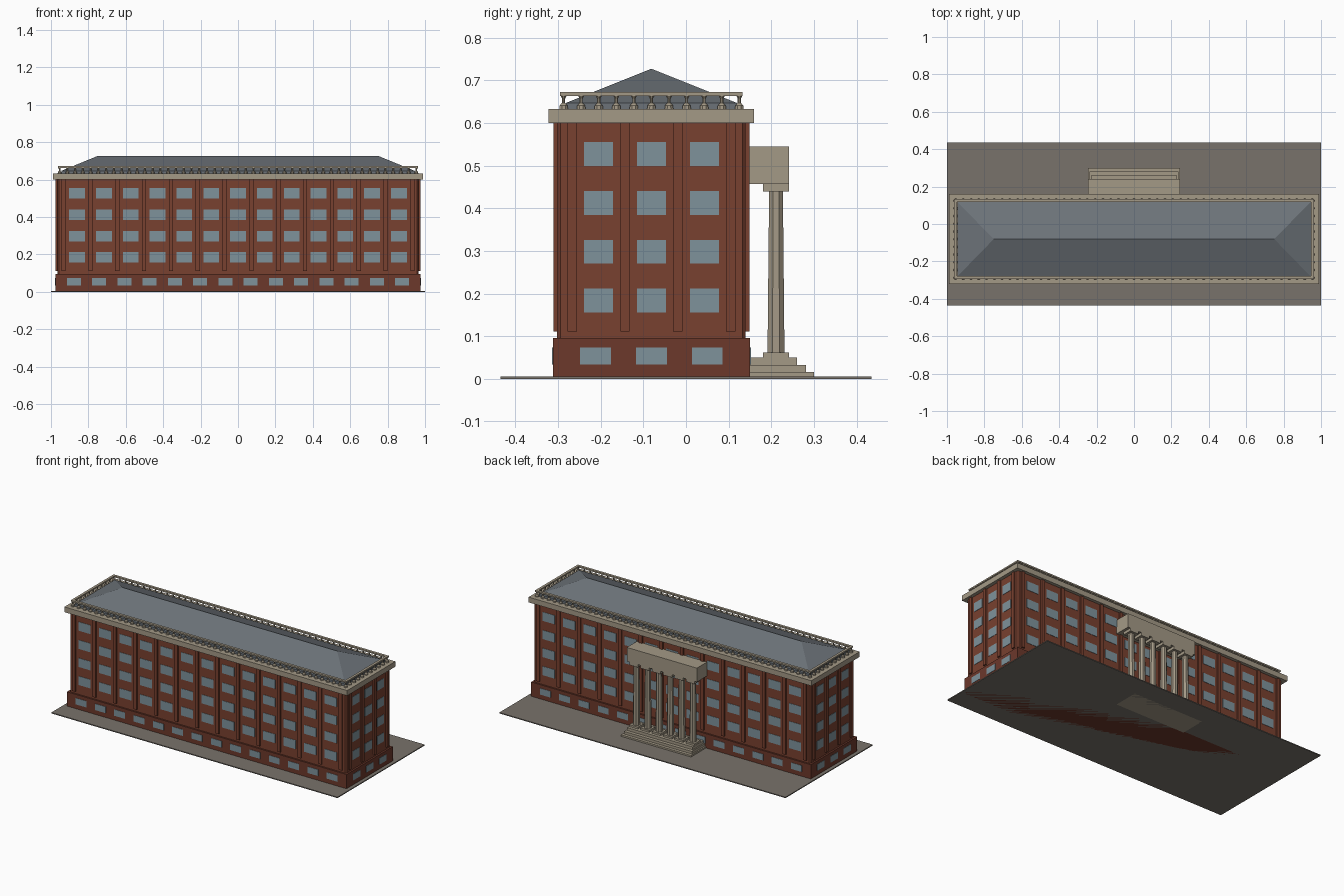
import bpy, bmesh
from math import pi, cos, sin
from mathutils import Matrix

if "Cube" in bpy.data.objects:
    bpy.data.objects.remove(bpy.data.objects["Cube"])

CY = -0.081            # centre of the building in y
HX, HY = 0.966, 0.221  # half size of the main walls


def material(name, rgb):
    m = bpy.data.materials.new(name)
    m.diffuse_color = (*rgb, 1)
    m.use_nodes = True
    m.node_tree.nodes["Principled BSDF"].inputs["Base Color"].default_value = m.diffuse_color
    return m


BRICK = material("brick", (0.19, 0.052, 0.029))
BASE = material("dark_brick", (0.15, 0.04, 0.024))
STONE = material("stone", (0.37, 0.32, 0.24))
SLATE = material("slate", (0.15, 0.17, 0.19))
GLASS = material("glass", (0.21, 0.29, 0.33))
PAVING = material("paving", (0.19, 0.17, 0.145))


def finish(name, bm, mat):
    bmesh.ops.recalc_face_normals(bm, faces=bm.faces)
    me = bpy.data.meshes.new(name)
    bm.to_mesh(me)
    bm.free()
    me.materials.append(mat)
    ob = bpy.data.objects.new(name, me)
    bpy.context.collection.objects.link(ob)
    return ob


def add_box(bm, x0, x1, y0, y1, z0, z1):
    m = Matrix.Translation(((x0 + x1) / 2, (y0 + y1) / 2, (z0 + z1) / 2))
    m = m @ Matrix.Diagonal((x1 - x0, y1 - y0, z1 - z0, 1))
    bmesh.ops.create_cube(bm, size=1, matrix=m)


def add_lathe(bm, x, y, profile, sides=8):
    rings = []
    for r, z in profile:
        rings.append([bm.verts.new((x + r * cos((k + 0.5) * 2 * pi / sides),
                                    y + r * sin((k + 0.5) * 2 * pi / sides), z))
                      for k in range(sides)])
    for a, b in zip(rings, rings[1:]):
        for k in range(sides):
            n = (k + 1) % sides
            bm.faces.new((a[k], a[n], b[n], b[k]))
    bm.faces.new(rings[0])
    bm.faces.new(rings[-1])


def box(name, mat, *dims):
    bm = bmesh.new()
    add_box(bm, *dims)
    return finish(name, bm, mat)


def block(name, mat, hx, hy, z0, z1):
    return box(name, mat, -hx, hx, CY - hy, CY + hy, z0, z1)


def row(count, pitch):
    return [(i - (count - 1) / 2) * pitch for i in range(count)]


def wall_panels(bm, hx, hy, long_row, short_row, wl, ws, z0, z1, out):
    """Thin panels standing proud of all four walls."""
    sink = 0.004
    for s in (-1, 1):
        for x in long_row:
            ys = sorted((CY + s * (hy - sink), CY + s * (hy + out)))
            add_box(bm, x - wl / 2, x + wl / 2, *ys, z0, z1)
        for y in short_row:
            xs = sorted((s * (hx - sink), s * (hx + out)))
            add_box(bm, *xs, CY + y - ws / 2, CY + y + ws / 2, z0, z1)


# Ground slab, plinth and main walls
box("ground_slab", PAVING, -1, 1, -0.435, 0.435, 0, 0.006)
block("plinth", BASE, 0.977, 0.231, 0, 0.096)
walls = block("walls", BRICK, HX, HY, 0.09, 0.602)
bm = bmesh.new()
bm.from_mesh(walls.data)
corners = [e for e in bm.edges if abs(e.verts[0].co.z - e.verts[1].co.z) > 0.1]
bmesh.ops.bevel(bm, geom=corners, offset=0.008, segments=1, affect='EDGES')
bm.to_mesh(walls.data)
bm.free()

# Pilasters between the window bays
bm = bmesh.new()
wall_panels(bm, HX, HY, row(14, 0.1434), row(4, 0.124), 0.022, 0.022, 0.111, 0.601, 0.009)
finish("pilasters", bm, BRICK)

# Windows: four storeys plus the plinth
bm = bmesh.new()
for z in (0.184, 0.298, 0.412, 0.527):
    wall_panels(bm, HX, HY, row(13, 0.1434), row(3, 0.124), 0.084, 0.068,
                z - 0.028, z + 0.028, 0.002)
finish("windows", bm, GLASS)
bm = bmesh.new()
wall_panels(bm, 0.977, 0.231, row(14, 0.135), row(3, 0.131), 0.075, 0.072, 0.034, 0.074, 0.002)
finish("plinth_windows", bm, GLASS)

# Cornice and hipped roof
block("cornice", STONE, 0.988, 0.241, 0.6, 0.633)
bm = bmesh.new()
add_box(bm, -0.945, 0.945, CY - 0.2, CY + 0.2, 0.63, 0.647)
top = [f for f in bm.faces if f.normal.z > 0.5 or all(v.co.z > 0.64 for v in f.verts)][0]
ring = list(top.verts)
bm.faces.remove(top)
ridge = {s: bm.verts.new((s * 0.75, CY, 0.727)) for s in (-1, 1)}
for a, b in zip(ring, ring[1:] + ring[:1]):
    sa, sb = (1 if v.co.x > 0 else -1 for v in (a, b))
    bm.faces.new((a, b, ridge[sb]) if sa == sb else (a, b, ridge[sb], ridge[sa]))
finish("hip_roof", bm, SLATE)

# Roof balustrade: rail frame and turned balusters
RX, RY, RW = 0.954, 0.206, 0.008
bm = bmesh.new()
for s in (-1, 1):
    add_box(bm, -RX - RW, RX + RW, CY + s * RY - RW, CY + s * RY + RW, 0.663, 0.672)
    add_box(bm, s * RX - RW, s * RX + RW, CY - RY + RW, CY + RY - RW, 0.663, 0.672)
finish("balustrade_rail", bm, STONE)
bm = bmesh.new()
turned = [(0.011, 0.632), (0.010, 0.641), (0.004, 0.647), (0.004, 0.657), (0.008, 0.664)]
for s in (-1, 1):
    for x in row(47, 2 * RX / 46):
        add_lathe(bm, x, CY + s * RY, turned)
    for y in row(11, 2 * RY / 10)[1:-1]:
        add_lathe(bm, s * RX, CY + y, turned)
finish("balusters", bm, STONE)

# Portico: steps, columns and entablature
bm = bmesh.new()
for hx, y, z in ((0.245, 0.3, 0.016), (0.237, 0.281, 0.032), (0.229, 0.26, 0.05)):
    add_box(bm, -hx, hx, 0.14, y, 0, z)
finish("portico_steps", bm, STONE)
bm = bmesh.new()
for x in row(6, 0.079):
    y = 0.211
    add_box(bm, x - 0.03, x + 0.03, y - 0.03, y + 0.03, 0.049, 0.062)
    add_lathe(bm, x, y, [(0.0215, 0.062), (0.0175, 0.44)])
    add_box(bm, x - 0.03, x + 0.03, y - 0.03, y + 0.03, 0.439, 0.458)
finish("portico_columns", bm, STONE)
box("portico_entablature", STONE, -0.245, 0.245, 0.135, 0.241, 0.457, 0.545)
